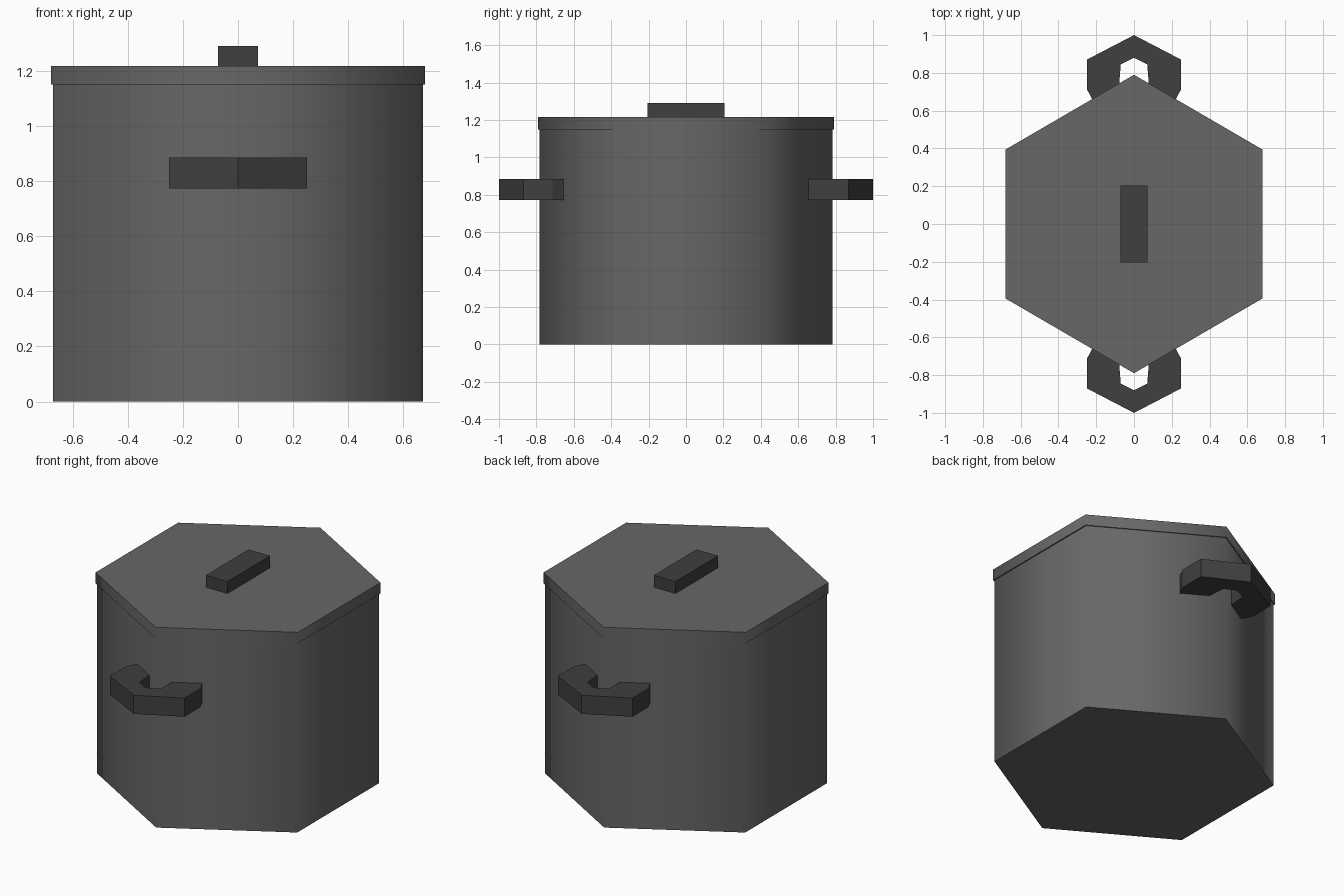
import bpy, bmesh, math

cube = bpy.data.objects.get("Cube")
if cube:
    bpy.data.objects.remove(cube, do_unlink=True)


def material(name, value):
    m = bpy.data.materials.new(name)
    m.use_nodes = True
    colour = (value, value, value, 1)
    m.diffuse_color = colour
    m.node_tree.nodes["Principled BSDF"].inputs["Base Color"].default_value = colour
    return m


steel = material("grey steel", 0.135)
grip = material("dark grip", 0.05)


def prism(name, outline, z0, z1, mat, smooth_angle=None):
    """Extrude a flat outline from z0 up to z1."""
    bm = bmesh.new()
    base = bm.faces.new([bm.verts.new((x, y, z0)) for x, y in outline])
    ext = bmesh.ops.extrude_face_region(bm, geom=[base], use_keep_orig=True)
    for v in ext["geom"]:
        if isinstance(v, bmesh.types.BMVert):
            v.co.z = z1
    bmesh.ops.recalc_face_normals(bm, faces=bm.faces)
    mesh = bpy.data.meshes.new(name)
    bm.to_mesh(mesh)
    bm.free()
    mesh.materials.append(mat)
    if smooth_angle:
        mesh.shade_smooth()
        mesh.set_sharp_from_angle(angle=math.radians(smooth_angle))
    obj = bpy.data.objects.new(name, mesh)
    bpy.context.collection.objects.link(obj)
    return obj


def hexagon(half_x, half_y):
    c = math.cos(math.pi / 6)
    return [(half_x / c * math.cos(a), half_y * math.sin(a))
            for a in (math.radians(30 + 60 * i) for i in range(6))]


# Pot and lid: six sides shaded as a round wall, with sharp rims
prism("pot_body", hexagon(0.672, 0.784), 0, 1.16, steel, 70)
prism("lid", hexagon(0.679, 0.79), 1.15, 1.217, steel, 70)

# Lid grip bar
w, d = 0.072, 0.205
prism("lid_grip", [(-w, -d), (w, -d), (w, d), (-w, d)], 1.21, 1.29, grip)

# Side handles: half outline reflected in x, then mirrored front to back
outer = [(0.19, 0.60), (0.25, 0.715), (0.25, 0.87)]
inner = [(0.07, 0.845), (0.08, 0.72), (0.08, 0.60)]


def flip(points):
    return [(-x, y) for x, y in reversed(points)]


outline = outer + [(0, 1.0)] + flip(outer) + flip(inner) + [(0, 0.88)] + inner
handles = prism("side_handles", outline, 0.772, 0.885, grip)
mirror = handles.modifiers.new("front_back", "MIRROR")
mirror.use_axis = (False, True, False)
mirror.use_mirror_merge = False
